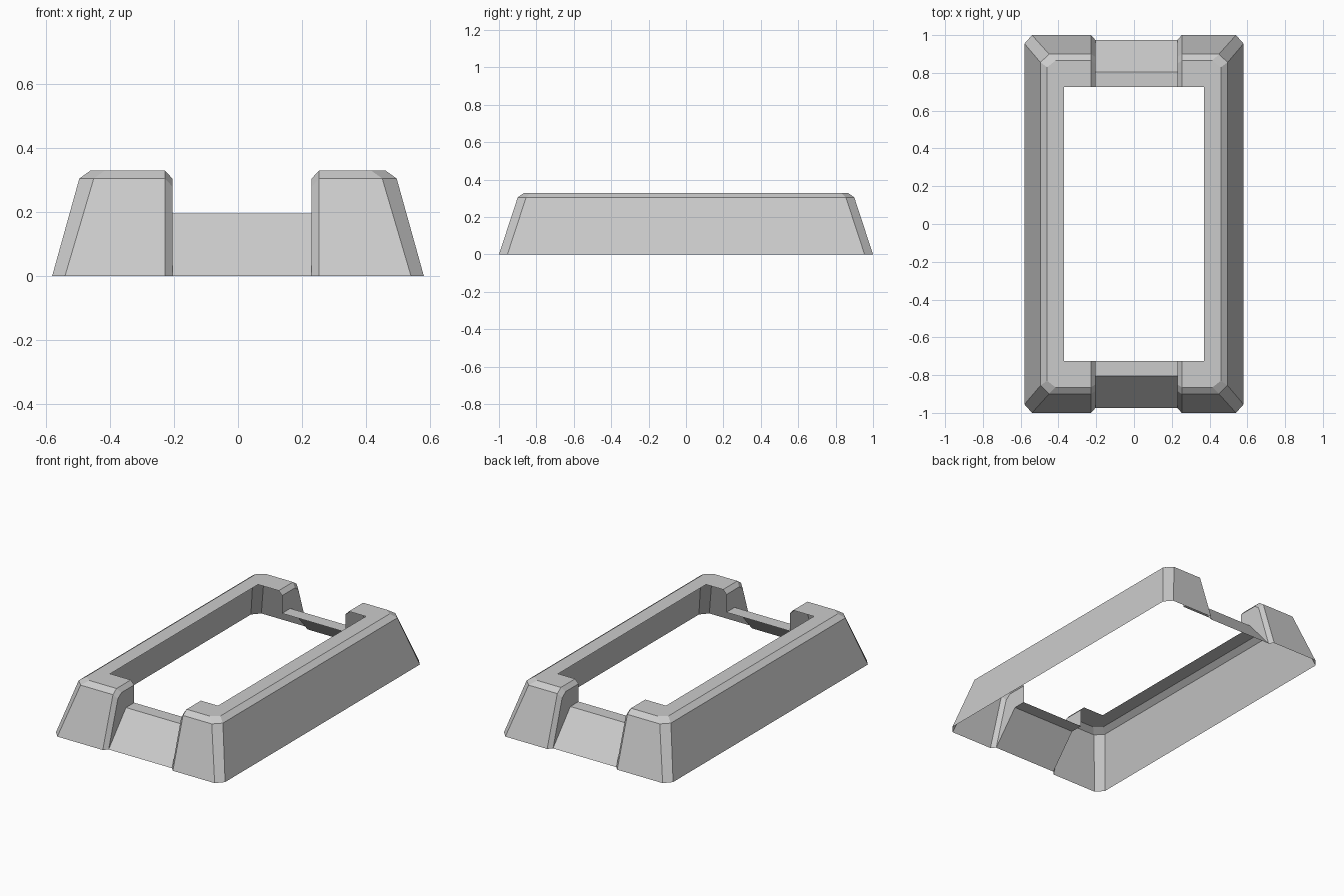
import bpy
import bmesh

if "Cube" in bpy.data.objects:
    bpy.data.objects.remove(bpy.data.objects["Cube"], do_unlink=True)

grey = bpy.data.materials.new("light grey")
grey.use_nodes = True
colour = (0.6, 0.6, 0.6, 1)
grey.diffuse_color = colour
grey.node_tree.nodes["Principled BSDF"].inputs["Base Color"].default_value = colour

# Shell levels: half width, half length, corner x, corner y, height
LEVELS = [
    (0.58, 1.0, 0.54, 0.955, 0.0),
    (0.495, 0.9, 0.45, 0.855, 0.305),
    (0.46, 0.865, 0.415, 0.83, 0.33),
    (0.37, 0.725, 0.37, 0.725, 0.33),
]
# Bevelled notch edge: half length and height at each level
NOTCH = [(0.975, 0.0), (0.885, 0.28), (0.85, 0.305), (0.725, 0.305)]
SILL_OUT, SILL_IN, SILL_Z = 0.805, 0.725, 0.195
NOTCH_LEFT, NOTCH_RIGHT, BEVEL = 0.23, 0.205, 0.023


def make_object(name, faces):
    """Build a mesh from faces given as lists of points, welding the seams."""
    bm = bmesh.new()
    for pts in faces:
        bm.faces.new([bm.verts.new(p) for p in pts])
    bmesh.ops.remove_doubles(bm, verts=bm.verts, dist=0.0005)
    mesh = bpy.data.meshes.new(name)
    bm.to_mesh(mesh)
    bm.free()
    mesh.materials.append(grey)
    obj = bpy.data.objects.new(name, mesh)
    bpy.context.collection.objects.link(obj)


def make_rail(name, side, notch_x):
    """C-shaped open shell: long wall, chamfered corners and notch ends."""
    rings = []
    for (w, l, cx, cy, z), (ny, nz) in zip(LEVELS, NOTCH):
        half = [(notch_x, ny, nz), (notch_x + BEVEL, l, z), (cx, l, z), (w, cy, z)]
        front = [(x, -y, h) for x, y, h in half]
        rings.append(front + half[::-1])
    faces = []
    for low, high in zip(rings, rings[1:]):
        for i in range(len(low) - 1):
            quad = [low[i], low[i + 1], high[i + 1], high[i]]
            faces.append(list(dict.fromkeys(quad)))
    faces = [f for f in faces if len(f) > 2]
    # Notch side walls
    outline = NOTCH + [(SILL_IN, SILL_Z), (SILL_OUT, SILL_Z)]
    faces.append([(notch_x, -y, z) for y, z in outline])
    faces.append([(notch_x, y, z) for y, z in reversed(outline)])
    if side < 0:
        faces = [[(-x, y, z) for x, y, z in reversed(f)] for f in faces]
    make_object(name, faces)


def make_sill(name, end):
    """Low sloped wall with a flat ledge across the notch."""
    a, b = -NOTCH_RIGHT, NOTCH_LEFT
    foot, crest, inner = end * NOTCH[0][0], end * SILL_OUT, end * SILL_IN
    slope = [(a, foot, 0), (b, foot, 0), (b, crest, SILL_Z), (a, crest, SILL_Z)]
    ledge = [(a, crest, SILL_Z), (b, crest, SILL_Z), (b, inner, SILL_Z), (a, inner, SILL_Z)]
    make_object(name, [slope, ledge if end < 0 else ledge[::-1]])


make_rail("left_rail", 1, NOTCH_LEFT)
make_rail("right_rail", -1, NOTCH_RIGHT)
make_sill("front_sill", -1)
make_sill("back_sill", 1)
